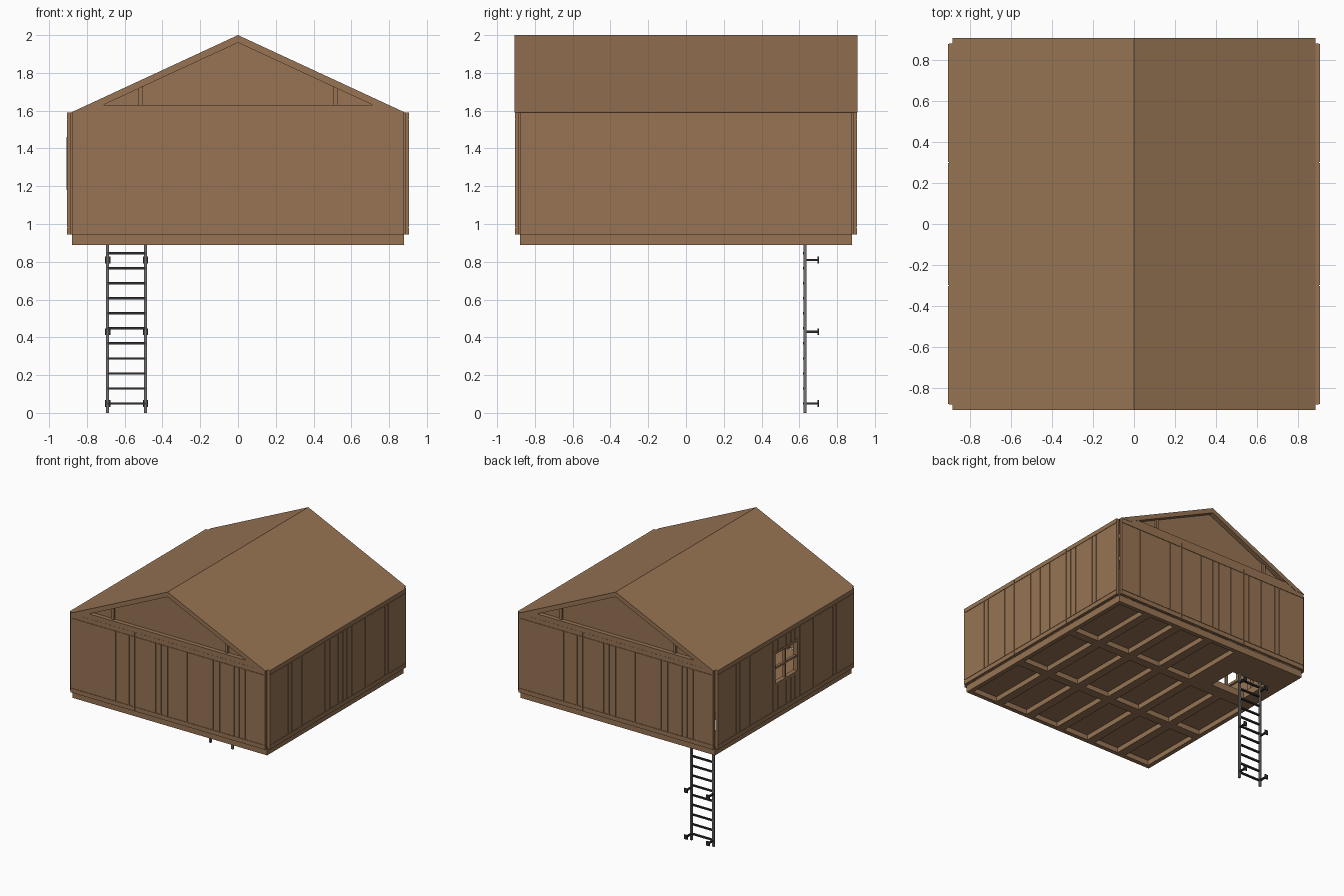
import bpy, bmesh, math
from mathutils import Matrix, Vector

cube = bpy.data.objects.get("Cube")
if cube:
    bpy.data.objects.remove(cube, do_unlink=True)


def material(name, rgb):
    m = bpy.data.materials.new(name)
    m.use_nodes = True
    m.diffuse_color = (*rgb, 1)
    bsdf = next(n for n in m.node_tree.nodes if n.type == 'BSDF_PRINCIPLED')
    bsdf.inputs["Base Color"].default_value = (*rgb, 1)
    return m


WOOD = material("brown wood", (0.31, 0.175, 0.087))
STEEL = material("grey steel", (0.17, 0.16, 0.15))
DARK = material("dark steel", (0.03, 0.028, 0.027))


def finish(name, bm, mat, turn=0):
    bm.transform(Matrix.Rotation(turn, 4, 'Z'))
    bmesh.ops.recalc_face_normals(bm, faces=bm.faces)
    mesh = bpy.data.meshes.new(name)
    bm.to_mesh(mesh)
    bm.free()
    mesh.materials.append(mat)
    ob = bpy.data.objects.new(name, mesh)
    bpy.context.collection.objects.link(ob)
    return ob


def boxes(name, spans, mat=WOOD, turn=0):
    """One object from boxes given as (x0, x1, y0, y1, z0, z1)."""
    bm = bmesh.new()
    for x0, x1, y0, y1, z0, z1 in spans:
        size = Matrix.Diagonal((x1 - x0, y1 - y0, z1 - z0, 1))
        mid = Vector(((x0 + x1) / 2, (y0 + y1) / 2, (z0 + z1) / 2))
        bmesh.ops.create_cube(bm, size=1, matrix=Matrix.Translation(mid) @ size)
    return finish(name, bm, mat, turn)


def prism(name, profile, y0, y1):
    """Extrude an x-z outline along y."""
    bm = bmesh.new()
    face = bm.faces.new([bm.verts.new((x, y0, z)) for x, z in profile])
    out = bmesh.ops.extrude_face_region(bm, geom=[face])
    verts = [v for v in out["geom"] if isinstance(v, bmesh.types.BMVert)]
    bmesh.ops.translate(bm, verts=verts, vec=(0, y1 - y0, 0))
    return finish(name, bm, WOOD)


def cut(rect, hole):
    """Split a rectangle (a0, a1, b0, b1) around a hole."""
    a0, a1, b0, b1 = rect
    if not hole or a1 <= hole[0] or a0 >= hole[1] or b1 <= hole[2] or b0 >= hole[3]:
        return [rect]
    h0, h1 = max(a0, hole[0]), min(a1, hole[1])
    parts = [(a0, h0, b0, b1), (h1, a1, b0, b1),
             (h0, h1, b0, hole[2]), (h0, h1, hole[3], b1)]
    return [p for p in parts if p[1] - p[0] > 1e-4 and p[3] - p[2] > 1e-4]


# Walls: a sheet with shallow boards outside and studs inside
BASE, TOP, GAP = 0.945, 1.59, 0.003
WINDOW = (-0.16, 0.16, 1.18, 1.46)
SEAMS = [0.06, 0.11, 0.175, 0.3, 0.35, 0.41, 0.47, 0.6, 0.645, 0.7]
EDGES = sorted([-s for s in SEAMS] + [0] + SEAMS + [-0.88, 0.88])


def wall(name, turn, hole=None):
    def layer(rects, y0, y1):
        return [(a, b, y0, y1, c, d) for r in rects for a, b, c, d in cut(r, hole)]

    boards = [(a + GAP / 2, b - GAP / 2, 0.983, 1.553) for a, b in zip(EDGES, EDGES[1:])]
    rails = []
    for a in (-0.88, -0.3, 0.3):
        b = {-0.88: -0.3, -0.3: 0.3, 0.3: 0.88}[a]
        rails += [(a + GAP / 2, b - GAP / 2, BASE, 0.98),
                  (a + GAP / 2, b - GAP / 2, 1.556, TOP)]
    boxes(name + "_sheet", layer([(-0.88, 0.88, BASE, TOP)], -0.902, -0.885), turn=turn)
    boxes(name + "_boards", layer(boards + rails, -0.906, -0.902), turn=turn)
    studs = [(x - 0.02, x + 0.02, BASE, TOP) for x in (-0.83, -0.6, -0.3, 0, 0.3, 0.6, 0.83)]
    boxes(name + "_studs", layer(studs, -0.885, -0.86), turn=turn)


wall("front_wall", 0)
wall("left_wall", math.pi / 2)
wall("back_wall", math.pi)
wall("right_wall", -math.pi / 2, WINDOW)

# Window frame and glazing bars
x0, x1, z0, z1 = WINDOW
zm = (z0 + z1) / 2
frame = [(x0, x0 + 0.02, -0.908, -0.87, z0, z1), (x1 - 0.02, x1, -0.908, -0.87, z0, z1),
         (x0, x1, -0.908, -0.87, z0, z0 + 0.02), (x0, x1, -0.908, -0.87, z1 - 0.02, z1),
         (-0.008, 0.008, -0.9, -0.88, z0, z1), (x0, x1, -0.9, -0.88, zm - 0.008, zm + 0.008)]
boxes("window_frame", frame, turn=-math.pi / 2)

# Floor: a three by three grid of framed tiles, one with a hatch
LOW, HALF, BEAM = 0.89, 0.88, 0.035
HATCH = (-0.75, -0.44, 0.37, 0.615)
TILE = 2 * HALF / 3
deck, beams = [], []
for i in range(3):
    for j in range(3):
        ax, ay = -HALF + i * TILE, -HALF + j * TILE
        bx, by, mx = ax + TILE, ay + TILE, ax + TILE / 2
        hatch_tile = (i, j) == (0, 2)
        under = LOW if hatch_tile else 0.93
        deck += [(a, b, c, d, under, BASE)
                 for a, b, c, d in cut((ax, bx, ay, by), HATCH if hatch_tile else None)]
        if not hatch_tile:
            beams += [(ax, ax + BEAM, ay, by, LOW, 0.93), (bx - BEAM, bx, ay, by, LOW, 0.93),
                      (mx - BEAM, mx + BEAM, ay + BEAM, by - BEAM, LOW, 0.93),
                      (ax + BEAM, bx - BEAM, ay, ay + BEAM, LOW, 0.93),
                      (ax + BEAM, bx - BEAM, by - BEAM, by, LOW, 0.93)]
boxes("floor_deck", deck)
boxes("floor_beams", beams)

# Roof slopes with purlins underneath
for side, s in (("left", 1), ("right", -1)):
    prism(side + "_roof_slope", [(0, 2), (s * 0.885, 1.59), (s * 0.80, 1.59), (0, 1.96)],
          -0.908, 0.908)
    boxes(side + "_purlins", [(s * x - 0.015, s * x + 0.015, -0.85, 0.85, z - 0.04, z)
                              for x, z in ((0.22, 1.86), (0.66, 1.655))])

# Gables: recessed panel, bottom chord and short studs
for end, s in (("front", -1), ("back", 1)):
    prism(end + "_gable_panel", [(-0.82, 1.585), (0.82, 1.585), (0, 1.965)], s * 0.85, s * 0.87)
    prism(end + "_gable_chord", [(-0.80, 1.59), (0.80, 1.59), (0.72, 1.63), (-0.72, 1.63)],
          s * 0.85, s * 0.905)
    y0, y1 = sorted((s * 0.87, s * 0.885))
    boxes(end + "_gable_studs", [(x - 0.012, x + 0.012, y0, y1, 1.62, 1.735)
                                 for x in (-0.515, 0.515)])

# Ladder: rails, rungs and standoff brackets
RAILS = (-0.69, -0.49)
boxes("ladder_rails", [(x - 0.008, x + 0.008, 0.622, 0.638, 0, 0.9) for x in RAILS], STEEL)
boxes("ladder_rungs", [(RAILS[0], RAILS[1], 0.619, 0.634, z - 0.006, z + 0.006)
                       for z in [0.05 + 0.0795 * k for k in range(11)]], DARK)
brackets = []
for z in (0.05, 0.43, 0.81):
    for x in RAILS:
        brackets += [(x - 0.007, x + 0.007, 0.632, 0.7, z - 0.006, z + 0.006),
                     (x - 0.014, x + 0.014, 0.696, 0.704, z - 0.018, z + 0.018)]
boxes("ladder_brackets", brackets, DARK)
